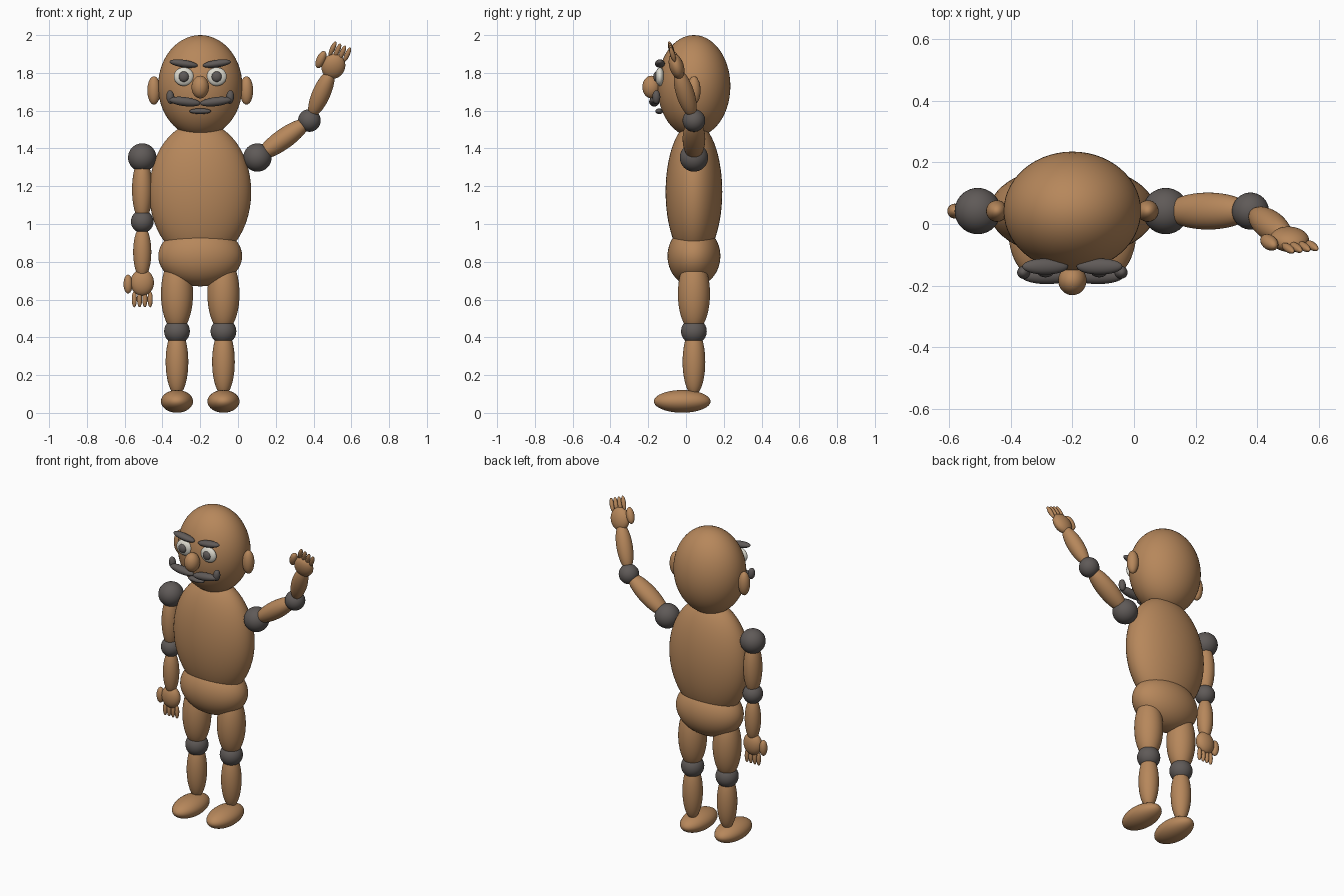
import bpy
import math
from mathutils import Vector, Matrix

if "Cube" in bpy.data.objects:
    bpy.data.objects.remove(bpy.data.objects["Cube"])


def material(name, rgb):
    m = bpy.data.materials.new(name)
    m.diffuse_color = (*rgb, 1)
    m.use_nodes = True
    m.node_tree.nodes["Principled BSDF"].inputs["Base Color"].default_value = m.diffuse_color
    return m


SKIN = material("warm brown", (0.47, 0.243, 0.105))
DARK = material("charcoal", (0.115, 0.102, 0.097))
WHITE = material("eye white", (0.72, 0.70, 0.62))

CX, CY = -0.2, 0.042  # body axis


def ellipsoid(name, centre, radii, mat, rot=None, seg=40):
    """Smooth ellipsoid with an optional rotation matrix."""
    bpy.ops.mesh.primitive_uv_sphere_add(segments=seg, ring_count=seg // 2)
    ob = bpy.context.object
    ob.name = name
    ob.matrix_world = (Matrix.Translation(centre)
                       @ (rot or Matrix()) @ Matrix.Diagonal((*radii, 1)))
    ob.data.materials.append(mat)
    bpy.ops.object.shade_smooth()
    return ob


def frame(axis, side):
    """Rotation with local z on axis and local x near side."""
    z = Vector(axis).normalized()
    x = Vector(side)
    x = (x - z * x.dot(z)).normalized()
    return Matrix((x, z.cross(x), z)).transposed().to_4x4()


def tilt(degrees):
    return Matrix.Rotation(math.radians(degrees), 4, 'Y')


# Trunk and head
ellipsoid("head", (CX, CY, 1.73), (0.223, 0.193, 0.27), SKIN, seg=56)
ellipsoid("torso", (CX, CY, 1.17), (0.27, 0.15, 0.37), SKIN, seg=56)
ellipsoid("hips", (CX, CY, 0.83), (0.222, 0.14, 0.16), SKIN, seg=56)

# Face centre line
ellipsoid("nose", (CX, -0.183, 1.725), (0.046, 0.048, 0.06), SKIN)
ellipsoid("mouth", (CX, -0.142, 1.597), (0.057, 0.02, 0.015), DARK)

# Mirrored parts of the face and legs
for s, label in ((-1, "right"), (1, "left")):
    def pair(name, dx, y, z, radii, mat, angle=0):
        ellipsoid(f"{label}_{name}", (CX + s * dx, y, z), radii, mat, tilt(angle * s))

    pair("ear", 0.245, CY, 1.707, (0.035, 0.035, 0.075), SKIN)
    pair("eye", 0.087, -0.138, 1.78, (0.053, 0.024, 0.049), WHITE)
    pair("pupil", 0.087, -0.155, 1.78, (0.027, 0.018, 0.028), DARK)
    pair("eyebrow", 0.088, -0.138, 1.849, (0.075, 0.026, 0.02), DARK, -8)
    pair("moustache", 0.083, -0.168, 1.648, (0.085, 0.027, 0.024), DARK, -7)
    pair("moustache_curl", 0.158, -0.157, 1.672, (0.021, 0.021, 0.036), DARK, 5)
    pair("thigh", 0.123, CY, 0.63, (0.085, 0.085, 0.2), SKIN)
    pair("knee", 0.123, CY, 0.432, (0.068, 0.068, 0.068), DARK)
    pair("shin", 0.123, CY, 0.27, (0.06, 0.06, 0.178), SKIN)
    pair("foot", 0.123, -0.02, 0.061, (0.085, 0.15, 0.06), SKIN)


def arm(label, shoulder, elbow, palm, thumb_side):
    """Jointed arm; thumb_side points from the palm to the thumb."""
    shoulder, elbow, palm = Vector(shoulder), Vector(elbow), Vector(palm)
    ellipsoid(f"{label}_shoulder", shoulder, (0.075,) * 3, DARK)
    ellipsoid(f"{label}_elbow", elbow, (0.06,) * 3, DARK)
    ellipsoid(f"{label}_upper_arm", (shoulder + elbow) / 2, (0.06, 0.054, 0.17),
              SKIN, frame(elbow - shoulder, (0, 1, 0)))
    rot = frame(palm - elbow, thumb_side)
    ellipsoid(f"{label}_forearm", (elbow + palm) / 2, (0.048, 0.048, 0.14), SKIN, rot)
    ellipsoid(f"{label}_palm", palm, (0.062, 0.038, 0.07), SKIN, rot)
    ellipsoid(f"{label}_thumb", palm + rot @ Vector((0.075, 0, 0.008)),
              (0.024, 0.024, 0.05), SKIN, rot, 24)
    for i in range(4):
        ellipsoid(f"{label}_finger_{i + 1}",
                  palm + rot @ Vector((0.042 - 0.028 * i, 0, 0.088)),
                  (0.0135, 0.0135, 0.043), SKIN, rot, 20)


# Hanging arm and raised, waving arm
arm("right", (-0.507, CY, 1.352), (-0.507, CY, 1.013), (-0.507, CY, 0.69), (-1, 0, 0))
arm("left", (0.103, CY, 1.352), (0.378, CY, 1.548), (0.505, -0.05, 1.835),
    (-0.065, -0.01, 0.037))
